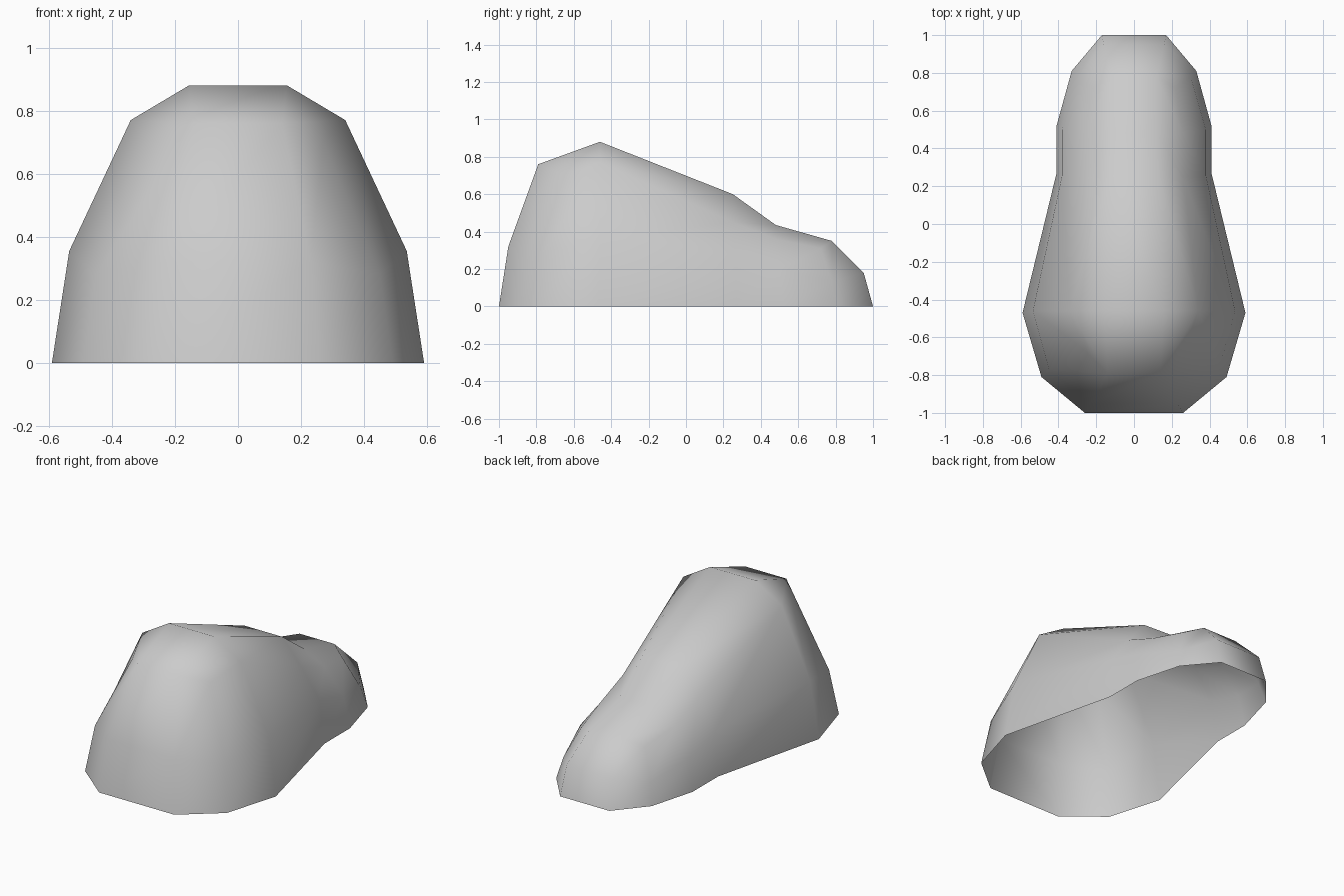
import bpy
import bmesh

cube = bpy.data.objects.get("Cube")
if cube:
    bpy.data.objects.remove(cube, do_unlink=True)

# One plain grey for the whole shell
grey = bpy.data.materials.new("plain grey")
grey.use_nodes = True
colour = (0.6, 0.6, 0.6, 1)
grey.diffuse_color = colour
grey.node_tree.nodes["Principled BSDF"].inputs["Base Color"].default_value = colour

# Half outlines, running from the front edge to the back edge
base_outline = [(.26, -1, 0), (.49, -.81, 0), (.59, -.47, 0), (.41, .27, 0),
                (.41, .52, 0), (.33, .81, 0), (.17, 1, 0)]
wall_outline = [(.23, -.95, .32), (.45, -.77, .28), (.535, -.46, .355), (.38, .26, .27),
                (.38, .5, .2), (.3, .78, .13), (.16, .95, .18)]
shoulder_outline = [(.14, -.79, .76), (.27, -.66, .7), (.34, -.46, .77), (.26, .25, .45),
                    (.26, .48, .36), (.22, .72, .31), (.12, .78, .35)]
ridge_outline = [(.155, -.46, .88), (.13, .25, .6), (.12, .48, .435)]

bm = bmesh.new()


def mirrored(outline):
    """Return the vertices of the left half and of the right half."""
    left = [bm.verts.new(point) for point in outline]
    right = [bm.verts.new((-x, y, z)) for x, y, z in outline]
    return left, right


def strip(lower, upper):
    """Join two rows of vertices with quads."""
    for a, b, c, d in zip(lower, lower[1:], upper[1:], upper):
        bm.faces.new((a, b, c, d))


base, wall, shoulder, ridge = map(mirrored, (
    base_outline, wall_outline, shoulder_outline, ridge_outline))

# Walls, closed into full rings around the shell
for (low_left, low_right), (high_left, high_right) in ((base, wall), (wall, shoulder)):
    lower = low_left + low_right[::-1] + low_left[:1]
    upper = high_left + high_right[::-1] + high_left[:1]
    strip(lower, upper)

# Rounded shoulders, with one corner quad at each end
for edge, top in zip(shoulder, ridge):
    strip(edge[2:5], top)
    bm.faces.new((edge[0], edge[1], edge[2], top[0]))
    bm.faces.new((edge[4], edge[5], edge[6], top[2]))

# Ridge running down the middle, front to back
spines = [[edge[0], *top, edge[-1]] for edge, top in zip(shoulder, ridge)]
strip(*spines)

bmesh.ops.recalc_face_normals(bm, faces=bm.faces[:])
middle = max(bm.faces, key=lambda face: face.calc_center_median().z)
middle.normal_update()
if middle.normal.z < 0:
    bmesh.ops.reverse_faces(bm, faces=bm.faces[:])
for face in bm.faces:
    face.smooth = True

# Hollow shell, open underneath
mesh = bpy.data.meshes.new("rounded_shell")
bm.to_mesh(mesh)
bm.free()
mesh.materials.append(grey)
shell = bpy.data.objects.new("rounded_shell", mesh)
bpy.context.collection.objects.link(shell)
